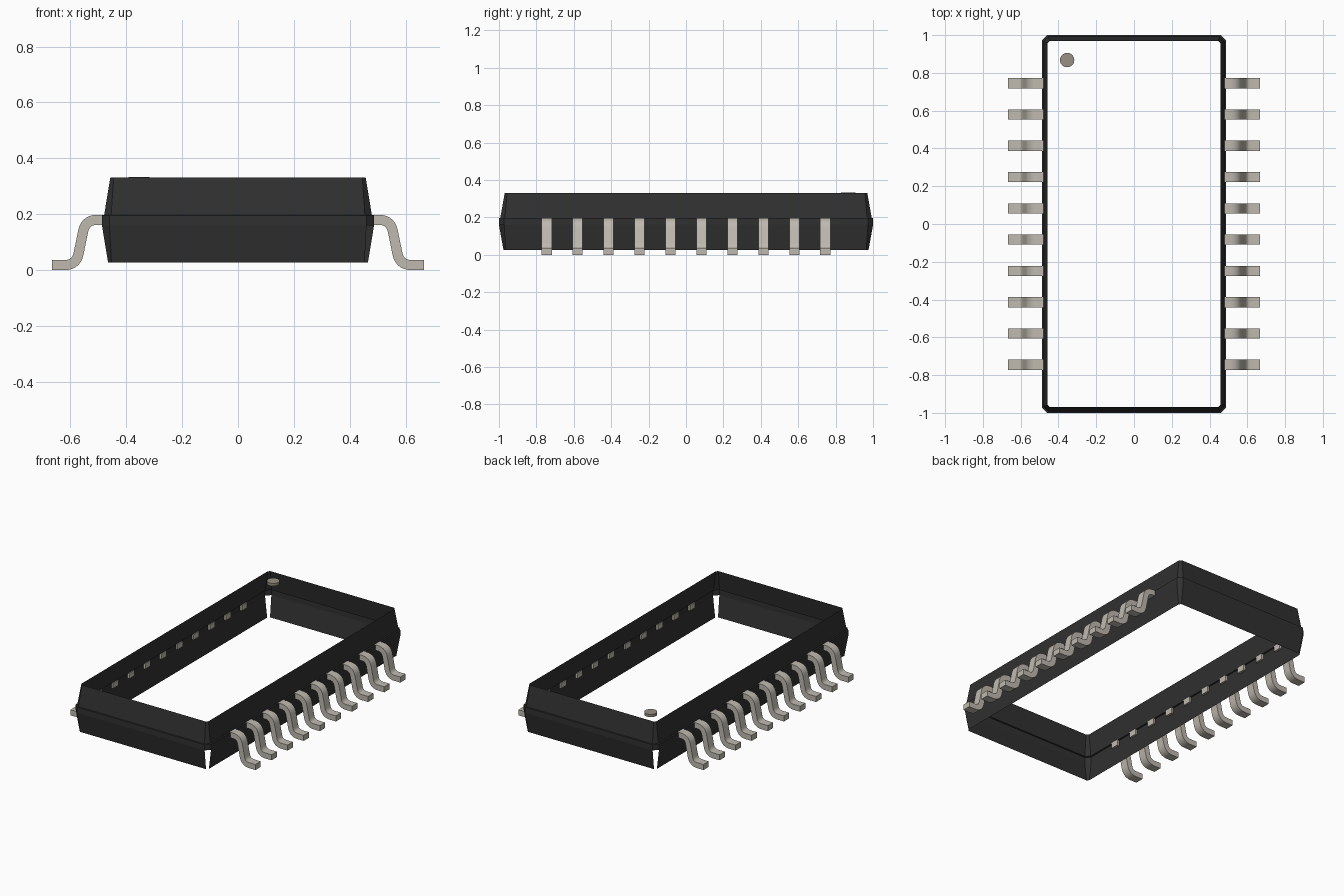
import bpy
import bmesh
from math import radians
from mathutils import Vector

if "Cube" in bpy.data.objects:
    bpy.data.objects.remove(bpy.data.objects["Cube"])


def material(name, rgb):
    m = bpy.data.materials.new(name)
    m.use_nodes = True
    m.diffuse_color = (*rgb, 1)
    m.node_tree.nodes["Principled BSDF"].inputs["Base Color"].default_value = (*rgb, 1)
    return m


BLACK = material("black plastic", (0.03, 0.03, 0.03))
METAL = material("tinned metal", (0.52, 0.49, 0.43))
MARK = material("grey marker", (0.31, 0.28, 0.23))


def finish(name, bm, mat, smooth=False):
    bmesh.ops.recalc_face_normals(bm, faces=bm.faces)
    mesh = bpy.data.meshes.new(name)
    bm.to_mesh(mesh)
    bm.free()
    mesh.materials.append(mat)
    obj = bpy.data.objects.new(name, mesh)
    bpy.context.collection.objects.link(obj)
    if smooth:
        bpy.ops.object.select_all(action="DESELECT")
        obj.select_set(True)
        bpy.context.view_layer.objects.active = obj
        bpy.ops.object.shade_smooth_by_angle(angle=radians(40))
    return obj


# Body walls: stacked chamfered rectangles (z, half width, half length, chamfer)
LEVELS = [
    (0.027, 0.465, 0.976, 0.012),
    (0.160, 0.487, 1.0, 0.027),
    (0.196, 0.487, 1.0, 0.027),
    (0.198, 0.479, 0.993, 0.025),
    (0.332, 0.457, 0.969, 0.012),
]


def chamfered_ring(bm, z, hx, hy, c):
    points = []
    for sx, sy in ((1, 1), (-1, 1), (-1, -1), (1, -1)):
        pair = [(sx * hx, sy * (hy - c), z), (sx * (hx - c), sy * hy, z)]
        points += pair if sx * sy > 0 else pair[::-1]
    return [bm.verts.new(p) for p in points]


bm = bmesh.new()
rings = [chamfered_ring(bm, *level) for level in LEVELS]
for i, (low, high) in enumerate(zip(rings, rings[1:])):
    for k in range(8):
        # Two opposite corners of the lower walls are left open
        if i == 0 and k in (2, 6):
            continue
        n = (k + 1) % 8
        bm.faces.new((low[k], low[n], high[n], high[k]))
finish("body_walls", bm, BLACK)

# Round marker at one corner of the top
bm = bmesh.new()
bmesh.ops.create_cone(bm, cap_ends=True, segments=32, radius1=0.038, radius2=0.038, depth=0.018)
bmesh.ops.translate(bm, verts=bm.verts, vec=(-0.354, 0.868, 0.324))
finish("corner_marker", bm, MARK, True)

# Leads: a strip bent twice, with rounded bends
THICK, WIDTH, PITCH, RADIUS = 0.036, 0.054, 0.1655, 0.042
CORNERS = [Vector(p) for p in ((0.474, 0.180), (0.546, 0.180), (0.579, 0.018), (0.666, 0.018))]


def rounded_path(corners, reach, steps=7):
    path = [corners[0]]
    for a, b, c in zip(corners, corners[1:], corners[2:]):
        start = b + (a - b).normalized() * reach
        end = b + (c - b).normalized() * reach
        for s in range(steps + 1):
            t = s / steps
            path.append(start * (1 - t) ** 2 + b * 2 * t * (1 - t) + end * t * t)
    return path + [corners[-1]]


PATH = rounded_path(CORNERS, RADIUS)


def lead(name, side, y):
    bm = bmesh.new()
    sections = []
    for i, p in enumerate(PATH):
        d = (PATH[min(i + 1, len(PATH) - 1)] - PATH[max(i - 1, 0)]).normalized()
        normal = Vector((-d.y, d.x)) * THICK / 2
        section = []
        for n, w in ((1, -1), (1, 1), (-1, 1), (-1, -1)):
            q = p + normal * n
            section.append(bm.verts.new((side * q.x, y + w * WIDTH / 2, q.y)))
        sections.append(section)
    for a, b in zip(sections, sections[1:]):
        for k in range(4):
            n = (k + 1) % 4
            bm.faces.new((a[k], a[n], b[n], b[k]))
    bm.faces.new(sections[0])
    bm.faces.new(sections[-1])
    finish(name, bm, METAL, True)


for side, label in ((1, "left"), (-1, "right")):
    for i in range(10):
        lead(f"{label}_lead_{i + 1}", side, (i - 4.5) * PITCH)
